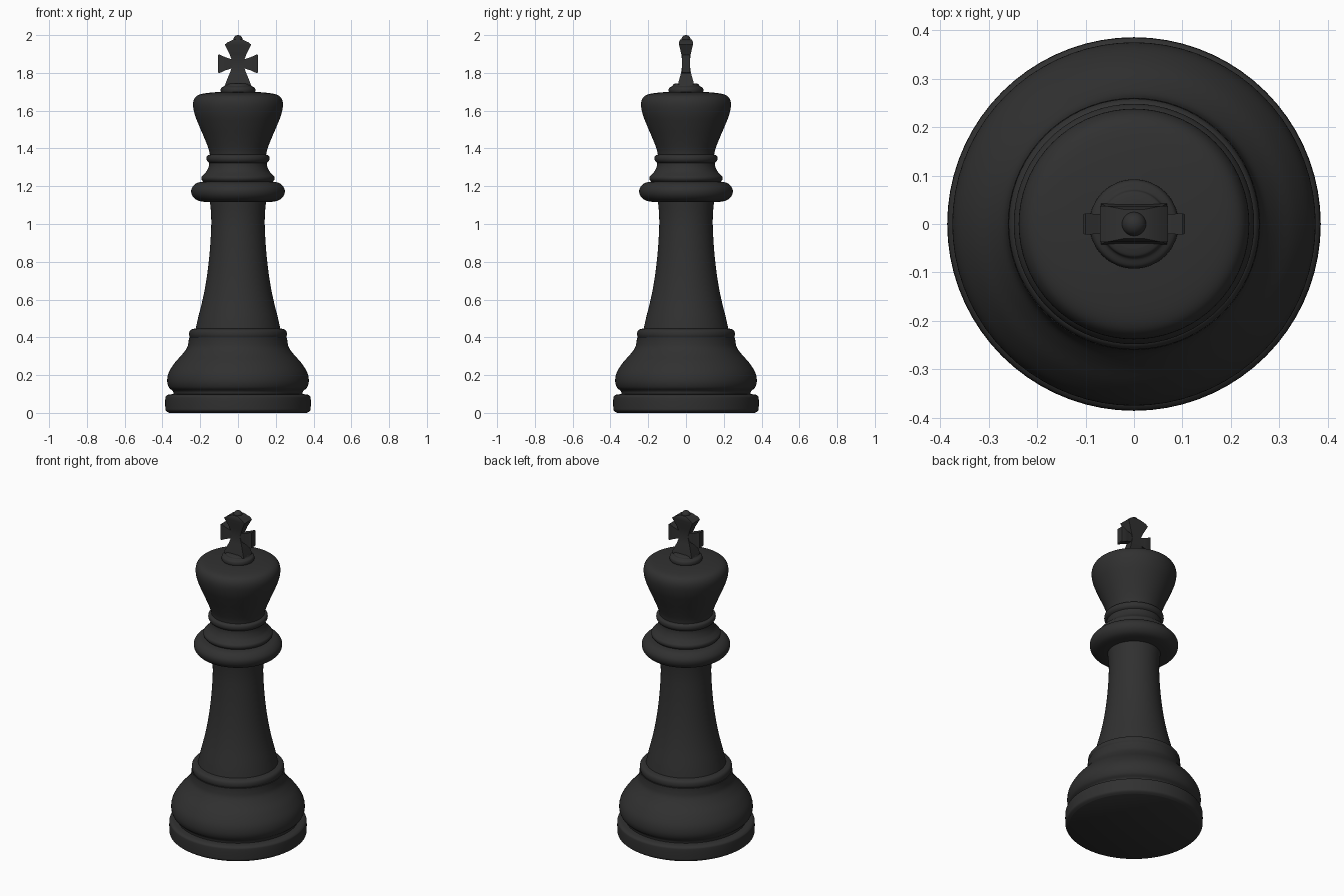
import bpy, bmesh, math
from mathutils import Vector

if "Cube" in bpy.data.objects:
    bpy.data.objects.remove(bpy.data.objects["Cube"])

black = bpy.data.materials.new("matte_black")
black.diffuse_color = (0.03, 0.03, 0.03, 1)
black.use_nodes = True
black.node_tree.nodes["Principled BSDF"].inputs["Base Color"].default_value = black.diffuse_color


def finish(name, bm, angle=35):
    bmesh.ops.recalc_face_normals(bm, faces=bm.faces)
    me = bpy.data.meshes.new(name)
    bm.to_mesh(me)
    bm.free()
    me.materials.append(black)
    ob = bpy.data.objects.new(name, me)
    bpy.context.collection.objects.link(ob)
    bpy.ops.object.select_all(action='DESELECT')
    ob.select_set(True)
    bpy.context.view_layer.objects.active = ob
    bpy.ops.object.shade_smooth_by_angle(angle=math.radians(angle))
    return ob


def spline(pts, n=5):
    """Catmull-Rom curve through (r, z) points."""
    p = [Vector(q) for q in pts]
    p = [p[0]] + p + [p[-1]]
    out = []
    for a, b, c, d in zip(p, p[1:], p[2:], p[3:]):
        for i in range(n):
            t = i / n
            out.append(0.5 * (2 * b + (c - a) * t + (2 * a - 5 * b + 4 * c - d) * t * t
                              + (3 * b - a - 3 * c + d) * t ** 3))
    return out + [p[-1]]


def lathe(name, pts, steps=72):
    """Closed solid of revolution from a smoothed profile."""
    bm = bmesh.new()
    rings = []
    for r, z in spline(pts):
        rings.append([bm.verts.new((r * math.cos(a), r * math.sin(a), z))
                      for a in (2 * math.pi * i / steps for i in range(steps))])
    for lo, hi in zip(rings, rings[1:]):
        for i in range(steps):
            j = (i + 1) % steps
            bm.faces.new((lo[i], lo[j], hi[j], hi[i]))
    bm.faces.new(rings[0])
    bm.faces.new(rings[-1])
    return finish(name, bm)


def flared_bar(name, stations, place):
    """Rectangular loft; each station is (position, half width, half depth)."""
    bm = bmesh.new()
    rings = [[bm.verts.new(place(s, sx * w, sy * d))
              for sx, sy in ((-1, -1), (1, -1), (1, 1), (-1, 1))] for s, w, d in stations]
    for lo, hi in zip(rings, rings[1:]):
        for i in range(4):
            j = (i + 1) % 4
            bm.faces.new((lo[i], lo[j], hi[j], hi[i]))
    bm.faces.new(rings[0])
    bm.faces.new(rings[-1])
    return finish(name, bm, 30)


# Turned body, from the floor up
lathe("foot_disc", [(0.365, 0), (0.382, 0.012), (0.385, 0.03), (0.385, 0.075),
                    (0.38, 0.09), (0.36, 0.098), (0.3, 0.1)])
lathe("base_bulge", [(0.34, 0.095), (0.345, 0.115), (0.366, 0.135), (0.375, 0.17), (0.366, 0.215),
                     (0.335, 0.265), (0.295, 0.31), (0.27, 0.345), (0.262, 0.375), (0.26, 0.4)])
lathe("base_bead", [(0.25, 0.39), (0.255, 0.4), (0.259, 0.415), (0.256, 0.432),
                    (0.245, 0.442), (0.22, 0.448)])
lathe("column", [(0.225, 0.44), (0.212, 0.5), (0.185, 0.61), (0.165, 0.72), (0.15, 0.85),
                 (0.142, 0.98), (0.143, 1.06), (0.15, 1.13)])
lathe("collar", [(0.14, 1.115), (0.185, 1.118), (0.22, 1.128), (0.242, 1.15), (0.248, 1.177),
                 (0.238, 1.2), (0.215, 1.218), (0.18, 1.225)])
lathe("upper_collar", [(0.18, 1.22), (0.193, 1.235), (0.193, 1.25), (0.182, 1.262),
                       (0.166, 1.28), (0.155, 1.305), (0.152, 1.33)])
lathe("neck_bead", [(0.15, 1.322), (0.162, 1.332), (0.167, 1.346), (0.162, 1.362), (0.14, 1.37)])
lathe("head", [(0.148, 1.36), (0.155, 1.395), (0.178, 1.455), (0.208, 1.525), (0.229, 1.58),
               (0.238, 1.63), (0.23, 1.665), (0.205, 1.685), (0.15, 1.695), (0.08, 1.7)])
lathe("head_button", [(0.085, 1.69), (0.092, 1.705), (0.088, 1.722), (0.072, 1.73),
                      (0.066, 1.74), (0.05, 1.745)])

# Flared cross: upright plus mirrored side arms
flared_bar("cross_upright", [(1.735, 0.068, 0.042), (1.755, 0.062, 0.039), (1.80, 0.043, 0.026),
                             (1.85, 0.026, 0.019), (1.90, 0.045, 0.025), (1.95, 0.07, 0.037),
                             (1.962, 0.055, 0.037), (1.978, 0.02, 0.03)],
           lambda s, w, d: (w, d, s))
for side, label in ((1, "right"), (-1, "left")):
    flared_bar("cross_arm_" + label, [(0, 0.02, 0.018), (0.03, 0.023, 0.018),
                                      (0.065, 0.034, 0.02), (0.1, 0.05, 0.022),
                                      (0.105, 0.046, 0.02)],
               lambda s, w, d: (side * s, d, 1.848 + w))

# Small ball on the cross
bm = bmesh.new()
bmesh.ops.create_uvsphere(bm, u_segments=24, v_segments=14, radius=0.025)
bmesh.ops.translate(bm, verts=bm.verts, vec=(0, 0, 1.975))
finish("cross_ball", bm)
